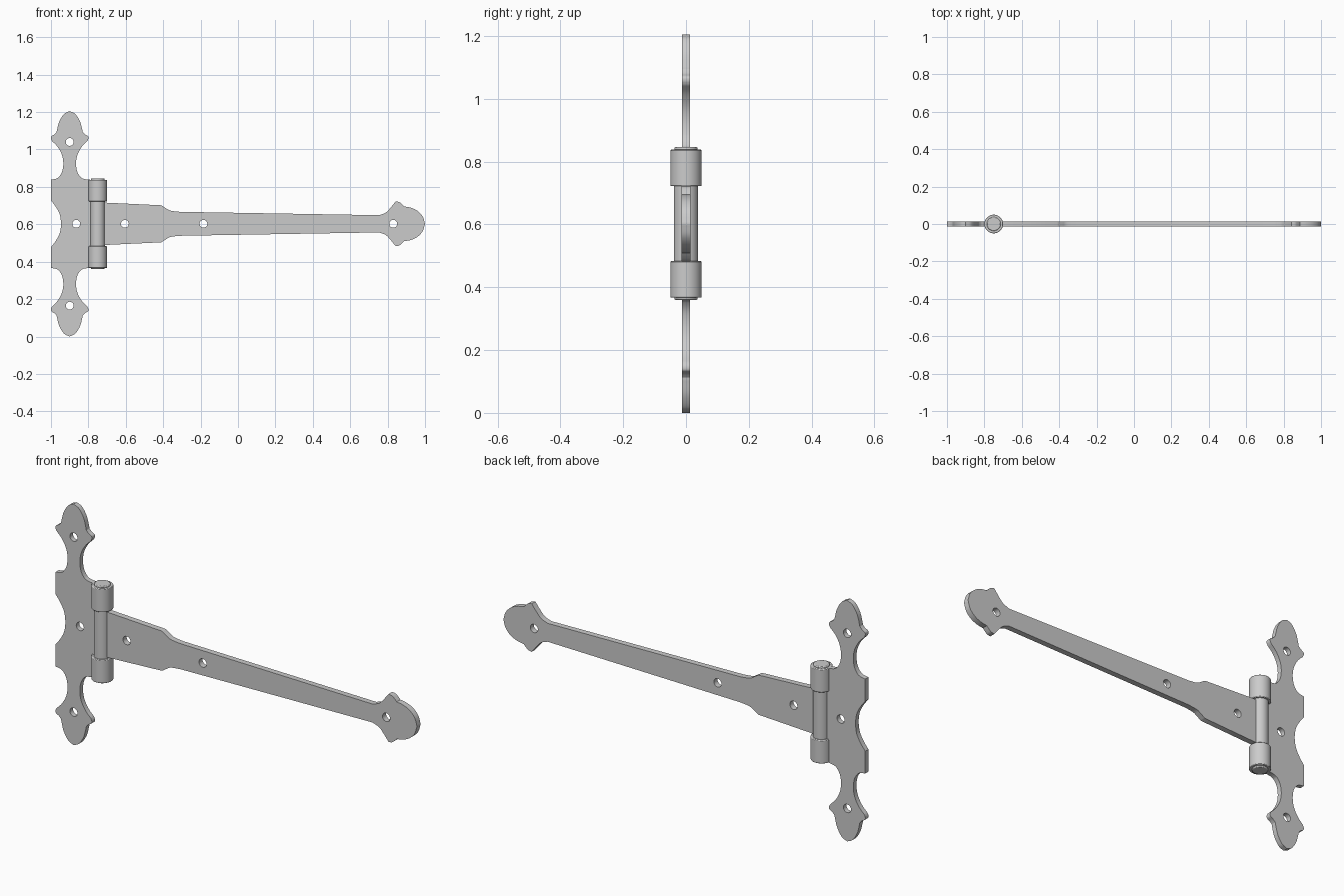
import bpy, math
from mathutils import Vector

if "Cube" in bpy.data.objects:
    bpy.data.objects.remove(bpy.data.objects["Cube"])

ZC = 0.6025   # mid height of the hinge
PX = -0.9     # centre line of the fixed plate
KX = -0.75    # hinge pin axis


def smooth(pts, n=6):
    """Catmull-Rom curve through pts; two points stay a straight line."""
    p = [Vector(q) for q in pts]
    if len(p) < 3:
        return p
    p = [2 * p[0] - p[1]] + p + [2 * p[-1] - p[-2]]
    out = []
    for a, b, c, d in zip(p, p[1:], p[2:], p[3:]):
        for i in range(n):
            t = i / n
            out.append(0.5 * (2 * b + (c - a) * t + (2 * a - 5 * b + 4 * c - d) * t * t
                              + (3 * b - a - 3 * c + d) * t ** 3))
    return out + [p[-2]]


def path(*segments):
    """Join segments; corners stay sharp where segments meet."""
    out = []
    for s in segments:
        for q in smooth(s):
            if not out or (q - out[-1]).length > 1e-4:
                out.append(q)
    return out


def flip(pts):
    return [Vector((p.x, -p.y)) for p in reversed(pts)]


def finish(ob, name):
    ob.name = name
    bpy.ops.object.select_all(action='DESELECT')
    ob.select_set(True)
    bpy.context.view_layer.objects.active = ob
    bpy.ops.object.shade_smooth_by_angle(angle=math.radians(35))
    return ob


def flat_part(name, outline, holes, half_thick, origin_x):
    """Flat plate with round screw holes, standing in the XZ plane."""
    cu = bpy.data.curves.new(name, 'CURVE')
    cu.dimensions = '2D'
    cu.fill_mode = 'BOTH'
    cu.extrude = half_thick
    loops = [outline]
    for hx, hz in holes:
        loops.append([Vector((hx + 0.021 * math.cos(a), hz + 0.021 * math.sin(a)))
                      for a in [math.tau * i / 20 for i in range(20)]])
    for loop in loops:
        sp = cu.splines.new('POLY')
        sp.points.add(len(loop) - 1)
        for pt, q in zip(sp.points, loop):
            pt.co = (q.x, q.y, 0, 1)
        sp.use_cyclic_u = True
    ob = bpy.data.objects.new(name, cu)
    bpy.context.collection.objects.link(ob)
    ob.location = (origin_x, 0, ZC)
    ob.rotation_euler = (math.pi / 2, 0, 0)
    bpy.ops.object.select_all(action='DESELECT')
    ob.select_set(True)
    bpy.context.view_layer.objects.active = ob
    bpy.ops.object.convert(target='MESH')
    return finish(bpy.context.object, name)


def barrel(name, r, z0, z1, bevel):
    bpy.ops.mesh.primitive_cylinder_add(vertices=40, radius=r, depth=z1 - z0,
                                        location=(KX, 0, (z0 + z1) / 2))
    ob = finish(bpy.context.object, name)
    if bevel:
        m = ob.modifiers.new("edge", 'BEVEL')
        m.width, m.segments = bevel, 2
        m.limit_method = 'ANGLE'
    return ob


# Fixed plate: acorn finial, flange and neck, shared by both sides
acorn = [(0, .6025), (.03, .587), (.055, .548), (.067, .505), (.07, .49)]
flange = [(.07, .49), (.082, .478), (.098, .468), (.1, .455), (.095, .443)]
neck = [(.095, .443), (.065, .412), (.042, .37), (.034, .325), (.04, .28), (.058, .25), (.075, .24)]
finial = path(acorn, flange, neck)
right = finial + path([(.1, .236), (.14, .234)], [(.14, .12), (.112, .12)])
left = [Vector((-p.x, p.y)) for p in finial] + path(
    [(-.1, .236), (-.1, .125)],
    [(-.1, .125), (-.075, .092), (-.053, .05), (-.045, 0)])
# clockwise: right side down, then left side back up
left_down = left[1:]
outline = right + flip(right) + flip(left_down)[::-1] + left_down[::-1][1:]
flat_part("fixed_plate", outline, [(0, .4375), (.035, 0), (0, -.4375)], 0.0125, PX)

# Long strap with rounded finial
edge = path([(-.75, .115), (-.41, .099)],
            [(-.41, .099), (-.385, .083), (-.36, .07), (-.31, .064)],
            [(-.31, .064), (.755, .046)],
            [(.755, .046), (.79, .06), (.815, .085), (.843, .12)],
            [(.843, .12), (.862, .116), (.875, .106), (.888, .093)],
            [(.888, .093), (.925, .086), (.96, .069), (.987, .04), (1, 0)])
flat_part("strap", edge + flip(edge)[1:], [(-.605, 0), (-.185, 0), (.83, 0)], 0.0145, 0)

# Knuckles and pin
barrel("upper_knuckle", 0.05, 0.722, 0.838, 0.003)
barrel("lower_knuckle", 0.05, 0.367, 0.483, 0.003)
barrel("middle_knuckle", 0.039, 0.483, 0.722, 0)
barrel("pin", 0.037, 0.36, 0.846, 0.004)
